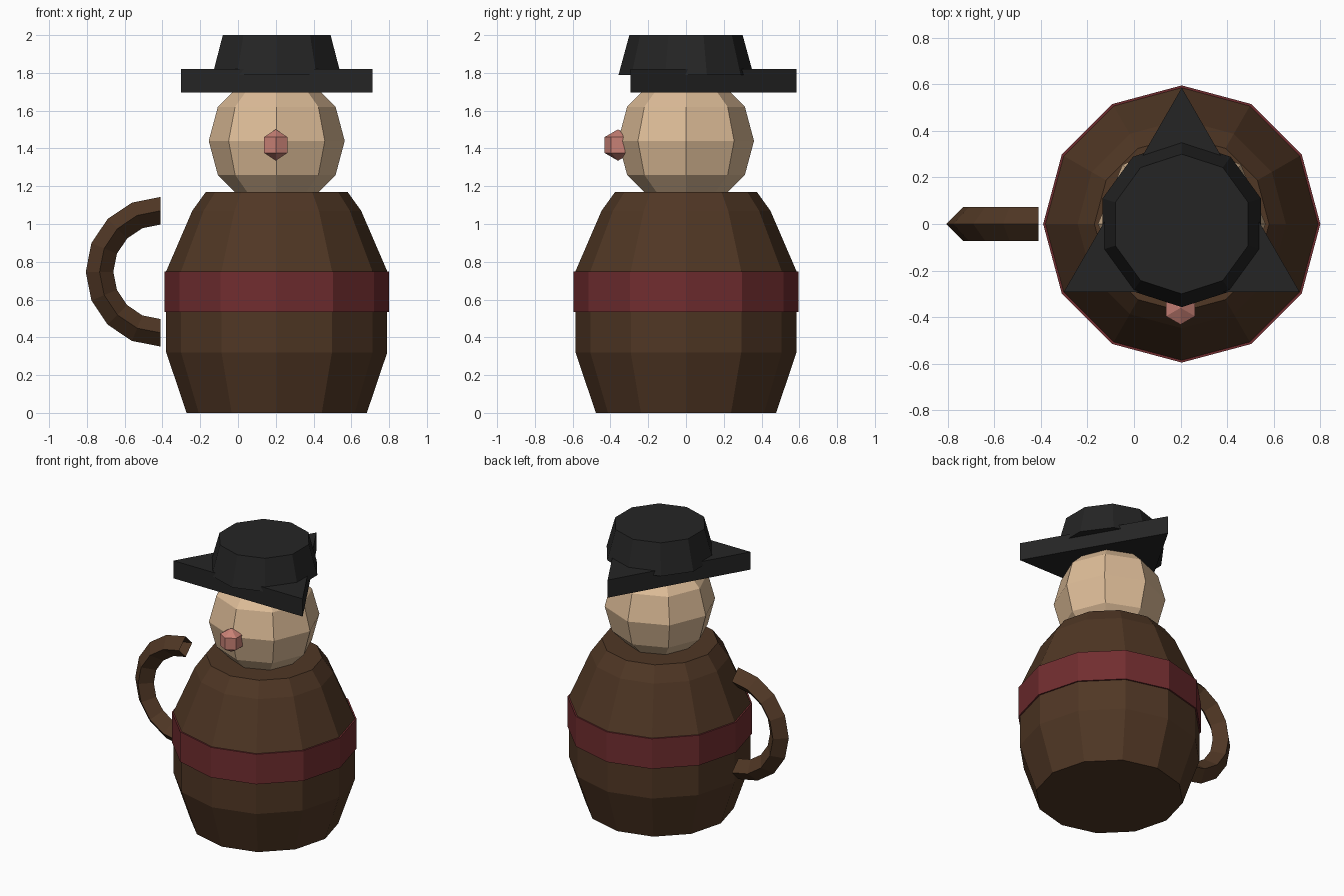
import bpy, bmesh, math

if "Cube" in bpy.data.objects:
    bpy.data.objects.remove(bpy.data.objects["Cube"])

CX = 0.205  # axis of the jug body


def material(name, rgb):
    m = bpy.data.materials.new(name)
    m.diffuse_color = (*rgb, 1)
    m.use_nodes = True
    m.node_tree.nodes["Principled BSDF"].inputs["Base Color"].default_value = m.diffuse_color
    return m


brown = material("dark brown", (0.080, 0.038, 0.018))
red = material("deep red", (0.165, 0.026, 0.029))
skin = material("tan skin", (0.72, 0.50, 0.31))
black = material("hat black", (0.018, 0.018, 0.018))
pink = material("nose pink", (0.58, 0.22, 0.18))


def finish(name, bm, mat):
    bmesh.ops.recalc_face_normals(bm, faces=bm.faces)
    me = bpy.data.meshes.new(name)
    bm.to_mesh(me)
    bm.free()
    me.materials.append(mat)
    ob = bpy.data.objects.new(name, me)
    bpy.context.collection.objects.link(ob)
    return ob


def lathe(name, profile, sides, mat, start=0.0, centre=(CX, 0)):
    """Turn (radius, z) points into a faceted solid; radius 0 makes a pole."""
    bm = bmesh.new()
    rings = []
    for r, z in profile:
        if r == 0:
            rings.append([bm.verts.new((*centre, z))] * sides)
            continue
        angles = [start + math.tau * i / sides for i in range(sides)]
        rings.append([bm.verts.new((centre[0] + r * math.cos(a),
                                    centre[1] + r * math.sin(a), z)) for a in angles])
    for lo, hi in zip(rings, rings[1:]):
        for i in range(sides):
            j = (i + 1) % sides
            bm.faces.new(list(dict.fromkeys((lo[i], lo[j], hi[j], hi[i]))))
    # flat end caps
    for (r, _), ring in ((profile[0], rings[0]), (profile[-1], rings[-1])):
        if r > 0:
            bm.faces.new(ring)
    return finish(name, bm, mat)


def ball(radius, z, rings):
    """Profile of a low-poly ball."""
    pts = [(radius * math.sin(math.pi * k / rings), z - radius * math.cos(math.pi * k / rings))
           for k in range(1, rings)]
    return [(0, z - radius)] + pts + [(0, z + radius)]


# Jug body and belt
lathe("jug_body", [(0.477, 0), (0.585, 0.32), (0.585, 0.75), (0.447, 1.07), (0.375, 1.17)], 12, brown)
lathe("belt", [(0.595, 0.535), (0.595, 0.748)], 12, red)

# Head and nose
lathe("head", ball(0.36, 1.44, 6), 8, skin)
lathe("nose", ball(0.083, 1.418, 3), 6, pink, math.pi / 2, (0.2, -0.36))

# Three-cornered brim and tapered crown
lathe("hat_brim", [(0.585, 1.695), (0.585, 1.82)], 3, black, math.pi / 2)
lathe("hat_crown", [(0.357, 1.79), (0.30, 2.0)], 10, black, math.pi / 2)

# Handle: half ring with a diamond cross-section, open at both ends
bm = bmesh.new()
sections = []
for k in range(9):
    a = math.pi / 2 + math.pi * k / 8
    ring = []
    for q in range(4):
        b = math.pi / 2 * q
        r = 0.323 + 0.073 * math.cos(b)
        ring.append(bm.verts.new((-0.41 + r * math.cos(a), 0.073 * math.sin(b), 0.747 + r * math.sin(a))))
    sections.append(ring)
for s, t in zip(sections, sections[1:]):
    for i in range(4):
        j = (i + 1) % 4
        bm.faces.new((s[i], s[j], t[j], t[i]))
finish("handle", bm, brown)
